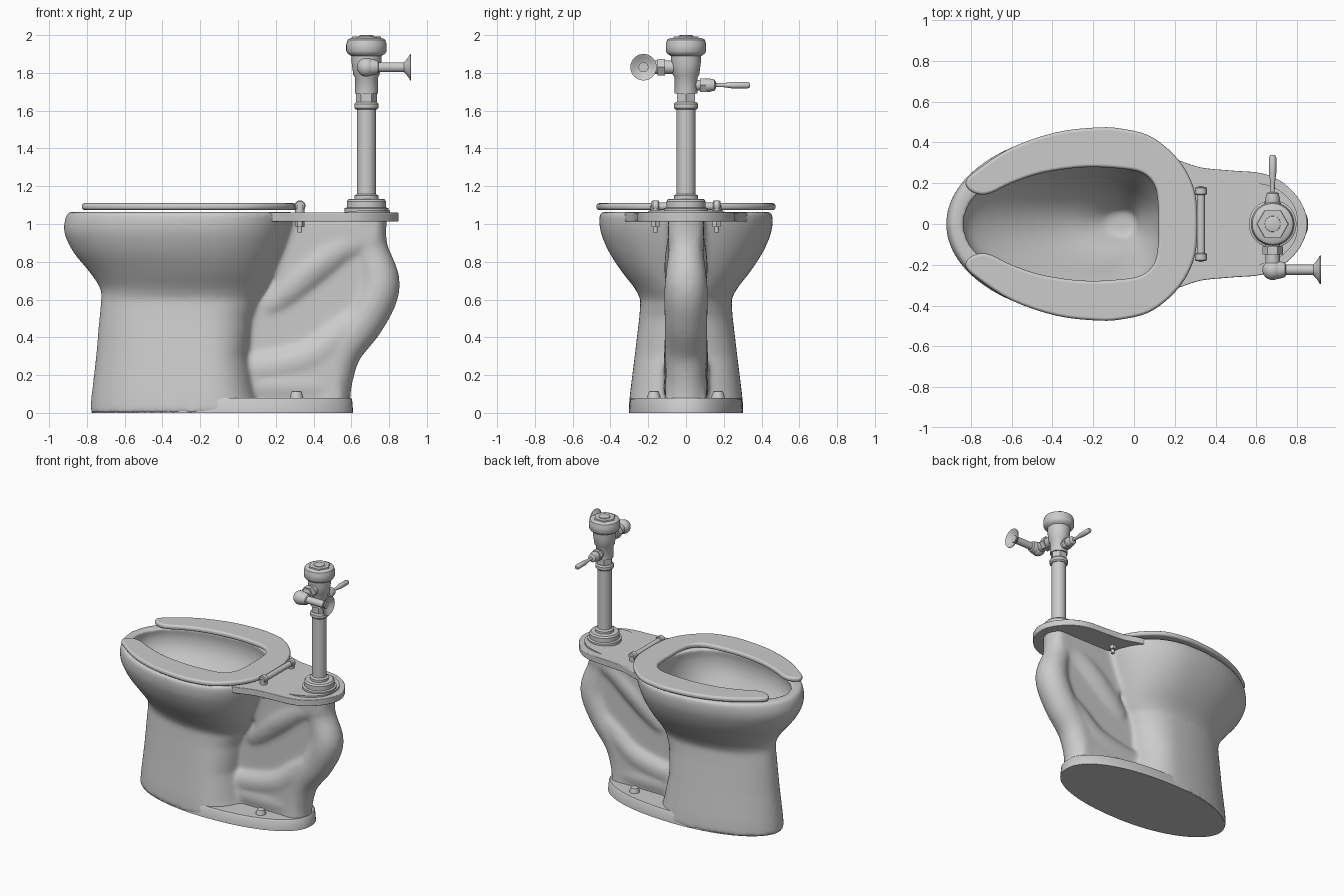
import bpy, bmesh, math
from mathutils import Vector

if "Cube" in bpy.data.objects:
    bpy.data.objects.remove(bpy.data.objects["Cube"])


def spline(pts, n=5, closed=False):
    """Catmull-Rom samples through points of any dimension."""
    p = [Vector(q) for q in pts]
    k, out = len(p), []
    for i in range(k if closed else k - 1):
        if closed:
            a, b, c, d = (p[(i + j) % k] for j in (-1, 0, 1, 2))
        else:
            a, b, c, d = p[max(i - 1, 0)], p[i], p[i + 1], p[min(i + 2, k - 1)]
        for s in range(n):
            t = s / n
            out.append(0.5 * (2 * b + (c - a) * t + (2 * a - 5 * b + 4 * c - d) * t ** 2
                              + (3 * b - a - 3 * c + d) * t ** 3))
    return out if closed else out + [p[-1]]


def loft(bm, rings):
    """Skin equal-length rings and cap both ends."""
    vs = [[bm.verts.new(q) for q in r] for r in rings]
    n = len(vs[0])
    for a, b in zip(vs, vs[1:]):
        for i in range(n):
            bm.faces.new((a[i], a[(i + 1) % n], b[(i + 1) % n], b[i]))
    bm.faces.new(vs[0])
    bm.faces.new(vs[-1])


def make(name, bm, angle=None):
    bmesh.ops.recalc_face_normals(bm, faces=bm.faces)
    for f in bm.faces:
        f.smooth = True
    me = bpy.data.meshes.new(name)
    bm.to_mesh(me)
    bm.free()
    ob = bpy.data.objects.new(name, me)
    bpy.context.collection.objects.link(ob)
    if angle:
        bpy.ops.object.select_all(action='DESELECT')
        bpy.context.view_layer.objects.active = ob
        ob.select_set(True)
        bpy.ops.object.shade_smooth_by_angle(angle=math.radians(angle))
    return ob


def egg(z, x0, x1, w, xc, n=72):
    """Egg-shaped horizontal ring from x0 to x1, widest (w) at xc."""
    ring = []
    for i in range(n):
        c, s = math.cos(math.tau * i / n), math.sin(math.tau * i / n)
        rx, p = (x1 - xc, 2.2) if c > 0 else (xc - x0, 2.0)
        ring.append((xc + math.copysign(abs(c) ** (2 / p), c) * rx,
                     math.copysign(abs(s) ** (2 / p), s) * w, z))
    return ring


def tube(bm, path):
    """Round tube along (x, z, radius) points in the middle plane."""
    pts, rings = spline(path), []
    for i, q in enumerate(pts):
        t = (pts[min(i + 1, len(pts) - 1)] - pts[max(i - 1, 0)]).xy.normalized()
        rings.append([(q.x - t.y * q.z * math.cos(a), q.z * math.sin(a), q.y + t.x * q.z * math.cos(a))
                      for a in (math.tau * j / 28 for j in range(28))])
    loft(bm, rings)


def plate(name, outline, z0, z1, bevel):
    bm = bmesh.new()
    loft(bm, [[(q[0], q[1], z) for q in outline] for z in (z0, z1)])
    ob = make(name, bm)
    m = ob.modifiers.new("Bevel", 'BEVEL')
    m.width, m.segments, m.limit_method, m.angle_limit = bevel, 4, 'ANGLE', math.radians(50)
    m.harden_normals = True
    return ob


def lathe(name, prof, loc, axis=(0, 0, 1), sides=36):
    """Revolve (radius, height) points around an axis through loc."""
    bm = bmesh.new()
    q = Vector(axis).to_track_quat('Z', 'Y')
    loft(bm, [[Vector(loc) + q @ Vector((r * math.cos(math.tau * i / sides),
                                         r * math.sin(math.tau * i / sides), h))
               for i in range(sides)] for r, h in prof])
    return make(name, bm, 35)


def mirrored(half):
    return half + [(x, -y) for x, y in reversed(half) if y > 0]


# Bowl, pedestal and cavity: rows of z, x min, x max, half width, widest x
outer = [(0, -.784, .14, .306, -.14), (.1, -.775, .10, .297, -.15), (.3, -.752, .06, .272, -.16),
         (.5, -.735, .08, .248, -.18), (.6, -.725, .12, .24, -.18), (.66, -.73, .16, .272, -.18),
         (.75, -.79, .20, .342, -.17), (.85, -.872, .24, .407, -.17), (.95, -.92, .275, .45, -.17),
         (1.02, -.918, .295, .46, -.17), (1.064, -.90, .30, .457, -.17)]
inner = [(1.064, -.83, .15, .33, -.2), (1.0, -.845, .16, .345, -.2), (.9, -.80, .15, .33, -.2),
         (.75, -.63, .12, .25, -.18), (.6, -.42, .07, .17, -.12), (.5, -.25, .03, .10, -.06),
         (.44, -.14, .01, .06, -.05)]
# smooth the bowl curve above the pedestal crease
outer = outer[:4] + [tuple(v) for v in spline(outer[4:], 3)]
inner = [tuple(v) for v in spline(inner, 3)]
bm = bmesh.new()
loft(bm, [egg(*r) for r in outer + inner])
# Trapway: rear down leg, up leg from the bowl, lower leg, foot
tube(bm, [(.69, 1.04, .10), (.70, .88, .092), (.745, .68, .114), (.67, .5, .114),
          (.55, .34, .112), (.505, .2, .108), (.485, .1, .112), (.48, .04, .118)])
tube(bm, [(.15, .55, .085), (.25, .64, .105), (.40, .77, .115), (.55, .875, .105), (.70, .90, .08)])
tube(bm, [(.70, .54, .10), (.55, .42, .112), (.40, .3, .118), (.2, .24, .12), (.0, .22, .12)])
tube(bm, [(.0, .14, .12), (.3, .14, .12), (.48, .14, .11)])
# Webs: thin one in the trough, thick ones under the deck and above the floor
trough = [(-.05, .03), (.52, .03), (.6, .33), (.78, .58), (.77, 1.03), (.22, 1.03), (.17, .75),
          (.1, .62), (.06, .47), (-.05, .36)]
upper = [(.2, .66), (.27, .65), (.42, .78), (.58, .88), (.74, .9), (.75, 1.03), (.22, 1.03)]
lower = [(-.05, .02), (.56, .02), (.52, .28), (-.05, .26)]
for outline, y in ((trough, .072), (upper, .095), (lower, .108)):
    loft(bm, [[(x, s * y, z) for x, z in outline] for s in (-1, 1)])
body = make("bowl_and_trapway", bm)
m = body.modifiers.new("Blend", 'REMESH')
m.mode, m.voxel_size, m.use_smooth_shade = 'VOXEL', .0125, True
m = body.modifiers.new("Soften", 'SMOOTH')
m.factor, m.iterations = .5, 20

# Floor slab, flush with the pedestal in front
bm = bmesh.new()
loft(bm, [egg(z, -.775 + d, .61 - d, .303 - d, -.1) for z, d in ((0, 0), (.07, .006), (.08, .014))])
make("floor_slab", bm, 35)

# Rear deck and its raised pad, which ramps up towards the back
deck = mirrored([(.165, .325), (.22, .312), (.33, .277), (.48, .262), (.62, .25), (.72, .21),
                 (.80, .135), (.84, .06), (.85, 0)])
plate("rear_deck", spline(deck), 1.013, 1.061, .01)
pad = spline(mirrored([(.55, .2), (.64, .195), (.72, .16), (.785, .09), (.805, 0)]))
bm = bmesh.new()
loft(bm, [[(q.x, q.y, 1.05) for q in pad],
          [(q.x, q.y, 1.0605 + .012 * min(1, (q.x - .55) / .1)) for q in pad]])
make("deck_pad", bm, 35)

# Open-front seat
seat = mirrored([(.31, 0), (.30, .15), (.25, .27), (.17, .365), (.07, .435), (-.05, .466), (-.17, .474),
                 (-.38, .45), (-.6, .375), (-.77, .265), (-.825, .21), (-.81, .168), (-.76, .145),
                 (-.70, .152), (-.6, .2), (-.45, .25), (-.25, .278), (-.07, .272), (.04, .25),
                 (.10, .19), (.118, .1), (.12, 0)])
plate("seat", spline(seat, 4, True), 1.074, 1.11, .016)

# Seat hinge and paired fasteners
lathe("hinge_bar", [(.02, -.15), (.02, .15)], (.328, 0, 1.093), (0, 1, 0))
for s, side in ((-1, "right"), (1, "left")):
    lathe(f"hinge_knob_{side}", [(.024, -.02), (.029, -.014), (.029, .014), (.024, .02)],
          (.328, s * .162, 1.096), (0, 1, 0))
    lathe(f"hinge_post_{side}", [(.025, 1.05), (.025, 1.1)], (.328, s * .162, 0))
    lathe(f"hinge_nut_{side}", [(.024, .985), (.024, 1.02)], (.328, s * .162, 0), sides=6)
    lathe(f"hinge_bolt_{side}", [(.012, .955), (.012, 1.0)], (.328, s * .162, 0), sides=16)
    lathe(f"floor_bolt_{side}", [(.037, .07), (.034, .09), (.026, .112), (.02, .115)],
          (.31, s * .17, 0), sides=12)

# Flush valve column
V = .68
lathe("flush_pipe", [(.117, 1.055), (.117, 1.083), (.104, 1.088), (.104, 1.12), (.095, 1.131),
                     (.064, 1.133), (.064, 1.15), (.05, 1.158), (.05, 1.61)], (V, 0, 0))
lathe("pipe_collar", [(.055, 1.605), (.064, 1.615), (.064, 1.635), (.055, 1.645)], (V, 0, 0))
lathe("pipe_nut", [(.056, 1.64), (.056, 1.695)], (V, 0, 0), sides=6)
lathe("valve_body", [(.06, 1.69), (.06, 1.775), (.07, 1.79), (.078, 1.85), (.08, 1.89), (.098, 1.9),
                     (.107, 1.915), (.107, 1.95), (.1, 1.975), (.085, 1.984)], (V, 0, 0))
lathe("cap_nut", [(.08, 1.975), (.076, 1.992)], (V, 0, 0), sides=6)
lathe("cap_button", [(.04, 1.985), (.038, 1.997), (.03, 2.0)], (V, 0, 0))

# Supply stop: stub, nut, elbow, pipe and dished wall flange
Z = 1.83
lathe("supply_stub", [(.036, .04), (.036, .2)], (V, 0, Z), (0, -1, 0))
lathe("supply_nut", [(.05, .11), (.05, .15)], (V, 0, Z), (0, -1, 0), 6)
lathe("supply_elbow", [(.05 * math.cos(a), .05 * math.sin(a))
                       for a in (math.radians(d) for d in range(-85, 86, 10))], (V, -.225, Z))
lathe("supply_pipe", [(.044, 0), (.044, .03), (.036, .06), (.026, .065), (.026, .22)],
      (V, -.225, Z), (1, 0, 0))
lathe("wall_flange", [(.027, .2), (.036, .208), (.05, .22), (.07, .232), (.07, .237), (.05, .227), (.028, .212)],
      (V, -.225, Z), (1, 0, 0))

# Flush handle
H = (V, 0, 1.735)
lathe("handle_stub", [(.028, .04), (.028, .12)], H, (0, 1, 0))
lathe("handle_nut", [(.042, .075), (.042, .105)], H, (0, 1, 0), 6)
lathe("handle_collar", [(.034, .105), (.036, .12), (.03, .15), (.018, .158)], H, (0, 1, 0))
lathe("handle_lever", [(.01, .15), (.011, .2), (.018, .25), (.018, .325), (.012, .338)], H, (0, 1, 0), 20)
